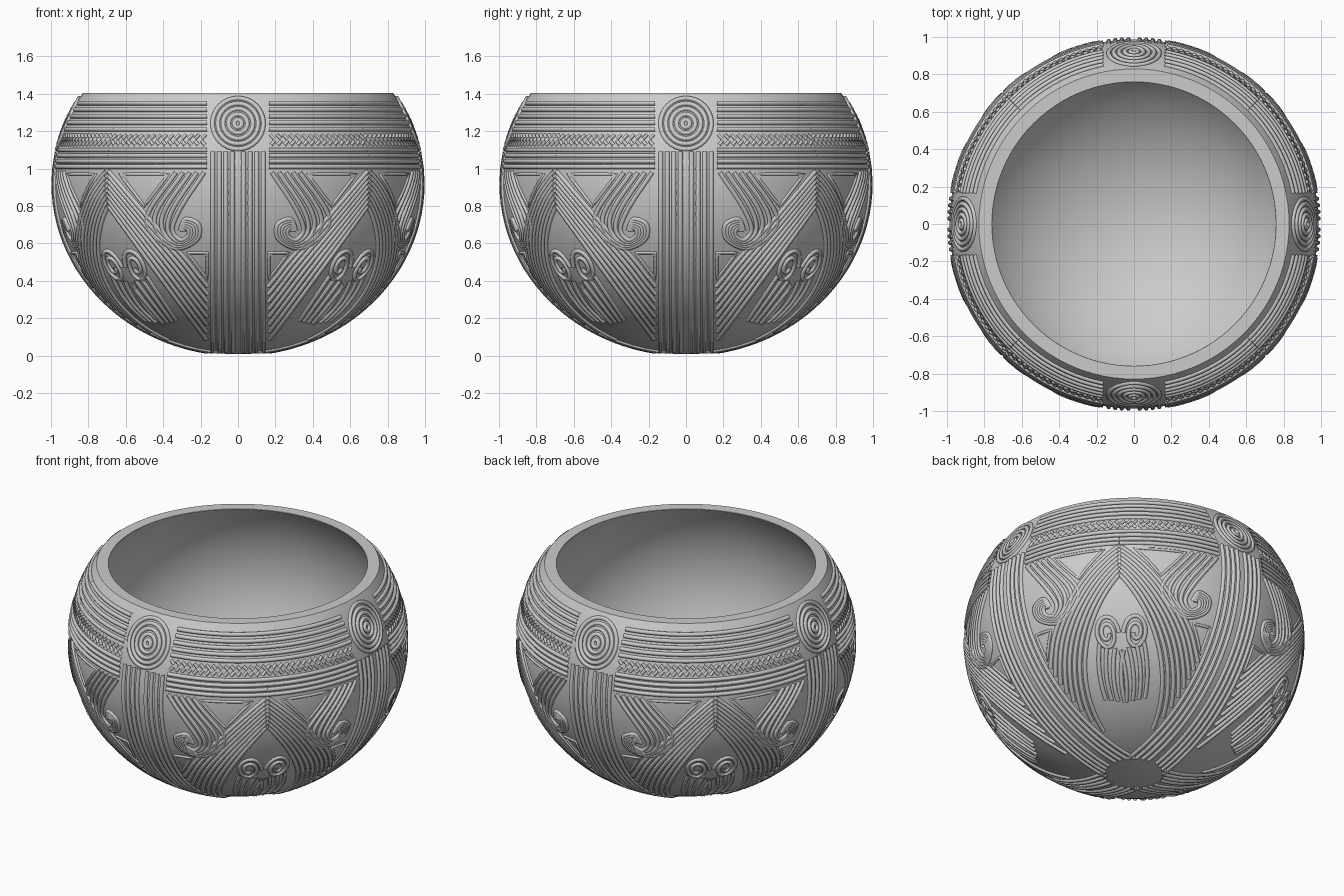
import bpy, bmesh
from math import sin, cos, pi, sqrt, radians
from mathutils import Vector

if "Cube" in bpy.data.objects:
    bpy.data.objects.remove(bpy.data.objects["Cube"])

ZC, A, BLOW, BTOP = 0.92, 0.987, 0.912, 0.894   # egg-shaped outer body
TUBE = 0.013


def radius(z):
    b = BTOP if z > ZC else BLOW
    return A * sqrt(max(0.0, 1 - ((z - ZC) / b) ** 2))


def on_bowl(x, z):
    """Project a front-view point onto the outer wall."""
    z = max(z, 0.012)
    return Vector((x, -sqrt(max(0.0, radius(z) ** 2 - x * x)), z))


def smooth(pts, n=6):
    """Catmull-Rom sampling through 2D points."""
    p = [Vector(q) for q in pts]
    p = [2 * p[0] - p[1]] + p + [2 * p[-1] - p[-2]]
    out = []
    for i in range(1, len(p) - 2):
        a, b, c, d = p[i - 1:i + 3]
        for k in range(n):
            t = k / n
            out.append(0.5 * (2 * b + (c - a) * t + (2 * a - 5 * b + 4 * c - d) * t * t
                              + (3 * b - a - 3 * c + d) * t ** 3))
    return out + [p[-2]]


def ribbon(edge_a, edge_b, n):
    """n parallel strokes between two edge paths."""
    out = []
    for i in range(n):
        t = i / (n - 1)
        out.append(smooth([Vector(a).lerp(Vector(b), t) for a, b in zip(edge_a, edge_b)]))
    return out


def carve(name, strokes, depth=TUBE, mirror=True, closed=False):
    """Ridges on the wall, mirrored and repeated on the four sides."""
    cu = bpy.data.curves.new(name, 'CURVE')
    cu.dimensions = '3D'
    cu.bevel_depth, cu.bevel_resolution = depth, 1
    for s in strokes:
        for m in ((1, -1) if mirror else (1,)):
            for q in range(4):
                c, sn = cos(q * pi / 2), sin(q * pi / 2)
                sp = cu.splines.new('POLY')
                sp.points.add(len(s) - 1)
                sp.use_cyclic_u = closed
                for pt, (x, z) in zip(sp.points, s):
                    v = on_bowl(x * m, z)
                    pt.co = (v.x * c - v.y * sn, v.x * sn + v.y * c, v.z, 1)
    ob = bpy.data.objects.new(name, cu)
    bpy.context.collection.objects.link(ob)
    bpy.ops.object.select_all(action='DESELECT')
    bpy.context.view_layer.objects.active = ob
    ob.select_set(True)
    bpy.ops.object.convert(target='MESH')


# bowl body: outer wall, flat rim, inner wall
TOP = 1.405
prof = []
for i in range(33):
    z = TOP if i == 32 else ZC - BLOW * cos(i / 31 * 2.1) if i / 31 * 2.1 < pi / 2 \
        else ZC - BTOP * cos(i / 31 * 2.1)
    prof.append((radius(z), min(z, TOP)))
prof.append((0.76, TOP))
for i in range(25):
    t = 0.605 - i / 24 * (0.605 + pi / 2)
    prof.append((0.922 * cos(t), ZC + (0.85 if t > 0 else 0.84) * sin(t)))
bm = bmesh.new()
vs = [bm.verts.new((r, 0, z)) for r, z in prof]
es = [bm.edges.new(p) for p in zip(vs, vs[1:])]
bmesh.ops.spin(bm, geom=vs + es, cent=(0, 0, 0), axis=(0, 0, 1), angle=2 * pi, steps=96)
bmesh.ops.remove_doubles(bm, verts=bm.verts, dist=0.0005)
bmesh.ops.recalc_face_normals(bm, faces=bm.faces)
me = bpy.data.meshes.new("bowl_body")
bm.to_mesh(me)
bm.free()
body = bpy.data.objects.new("bowl_body", me)
bpy.context.collection.objects.link(body)
bpy.context.view_layer.objects.active = body
body.select_set(True)
bpy.ops.object.shade_smooth_by_angle(angle=radians(35))


def ring_line(z, x0):
    r = radius(z)
    a0 = x0 / r
    return [(r * sin(a0 + (pi / 4 - a0) * k / 14), z) for k in range(15)]


# horizontal bands between medallions
carve("horizontal_bands", [ring_line(z, 0.165) for z in
                           (1.35, 1.315, 1.28, 1.245, 1.21, 1.10, 1.07, 1.04, 1.01)])

# herringbone rope band
rope = []
for k in range(16):
    a = radians(10.5 + k * 2.2)
    for z0, z1 in ((1.125, 1.148), (1.182, 1.16)):
        rope.append([(radius(z0) * sin(a), z0), (radius(z1) * sin(a + 0.022), z1)])
carve("rope_band", rope, 0.010)

# medallions of concentric rings
carve("medallions", [[(r * cos(t * pi / 16), 1.24 + r * sin(t * pi / 16)) for t in range(32)]
                     for r in (0.02, 0.05, 0.08, 0.108, 0.136)], mirror=False, closed=True)

# vertical bands running under the bowl
vert = []
for k in range(4):
    x = 0.03 + k * 0.035
    vert.append([(x, 1.09), (x, 1.0)] +
                [(x, ZC - BLOW * sin(radians(80 * j / 24))) for j in range(25)])
carve("vertical_bands", vert)

# broad chevron legs, apex on the diagonals
carve("chevrons", ribbon(
    [(0.69, 0.985), (0.48, 0.74), (0.29, 0.53), (0.21, 0.43), (0.16, 0.37)],
    [(0.69, 0.80), (0.56, 0.62), (0.40, 0.40), (0.26, 0.21), (0.17, 0.09)], 8))

# hooked scrolls beside the vertical bands
carve("hook_scrolls", ribbon(
    [(0.33, 0.98), (0.48, 0.76), (0.45, 0.65), (0.33, 0.575), (0.22, 0.62), (0.21, 0.70),
     (0.28, 0.73), (0.31, 0.67)],
    [(0.18, 0.98), (0.30, 0.80), (0.35, 0.68), (0.31, 0.62), (0.265, 0.64), (0.265, 0.675),
     (0.285, 0.685), (0.29, 0.67)], 5))

# paired small scrolls and their tails inside each chevron
spiral = []
for k in range(37):
    t, r = k / 36 * 4 * pi, 0.095 - 0.075 * k / 36
    u, w = 0.58 * r * cos(t), r * sin(t)
    spiral.append((0.545 + u + 0.35 * w, 0.475 + w))
carve("small_scrolls", [spiral])
carve("scroll_tails", ribbon(
    [(0.49, 0.43), (0.41, 0.31), (0.33, 0.19)],
    [(0.575, 0.39), (0.48, 0.27), (0.40, 0.175)], 4))

# outlines of the plain triangles
tri = []
for t in ([(0.37, 0.97), (0.63, 0.97), (0.50, 0.80)], [(0.165, 0.55), (0.27, 0.55), (0.165, 0.41)]):
    tri.append([Vector(t[i]).lerp(Vector(t[(i + 1) % 3]), k / 5) for i in range(3) for k in range(5)])
carve("triangle_frames", tri, 0.009, closed=True)
